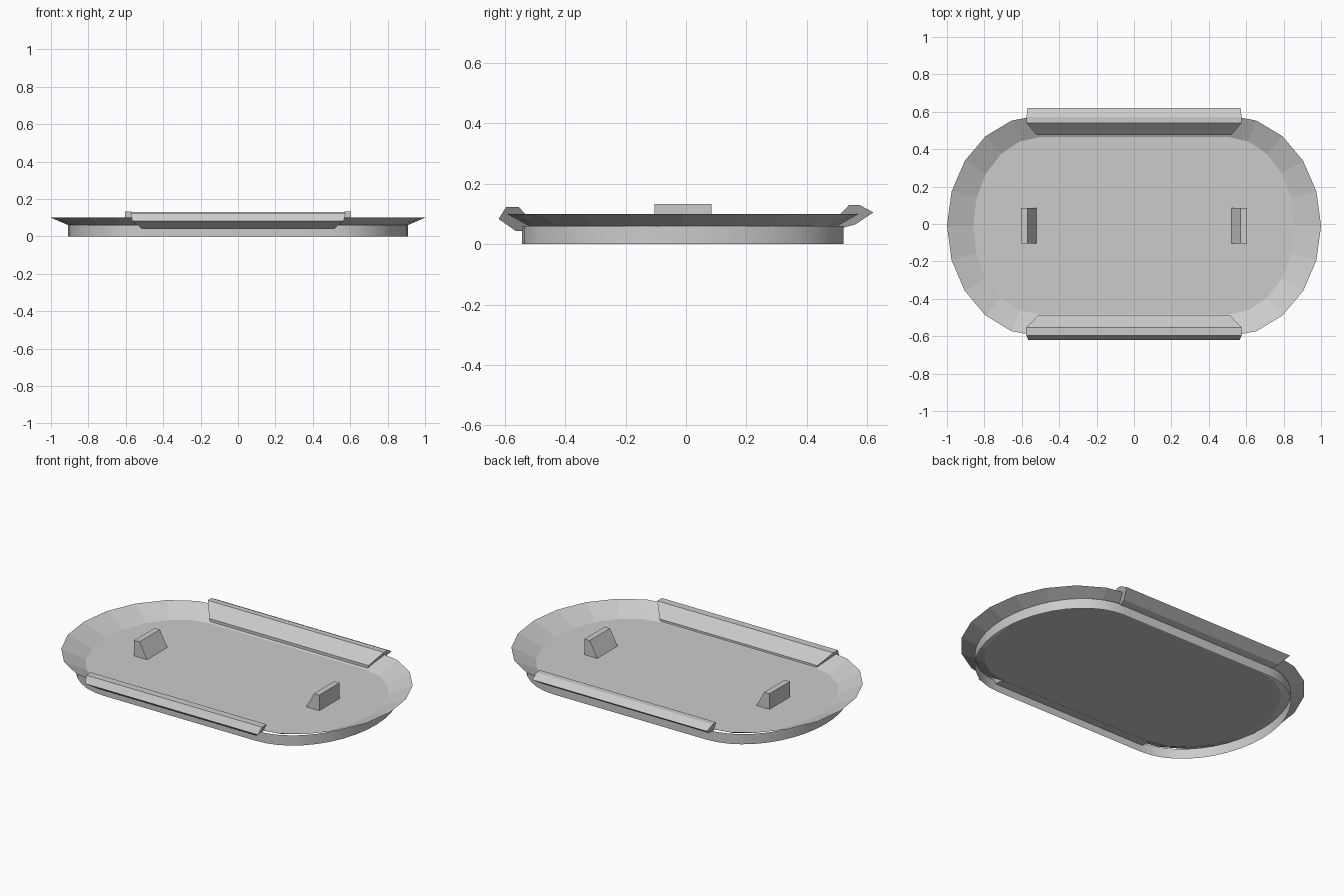
import bpy, math

if "Cube" in bpy.data.objects:
    bpy.data.objects.remove(bpy.data.objects["Cube"])

CY = -0.01  # tray sits slightly forward of the rail bounds


def make(name, verts, faces):
    me = bpy.data.meshes.new(name)
    me.from_pydata(verts, [], faces)
    me.update()
    ob = bpy.data.objects.new(name, me)
    bpy.context.collection.objects.link(ob)
    return ob


def outline(rx, ry, z, seg=10, cx=0.5):
    """Oblong ring: two half ellipses joined by straight sides."""
    pts = []
    for side in (1, -1):
        for i in range(seg + 1):
            a = -math.pi / 2 + math.pi * i / seg
            pts.append((side * (cx + rx * math.cos(a)), CY + side * ry * math.sin(a), z))
    return pts


def bridge(n, a, b):
    return [(a + i, a + (i + 1) % n, b + (i + 1) % n, b + i) for i in range(n)]


def prism(name, ring_a, ring_b):
    n = len(ring_a)
    faces = bridge(n, 0, n) + [tuple(reversed(range(n))), tuple(range(n, 2 * n))]
    ob = make(name, ring_a + ring_b, faces)
    import bmesh
    bm = bmesh.new()
    bm.from_mesh(ob.data)
    bmesh.ops.recalc_face_normals(bm, faces=bm.faces)
    bm.to_mesh(ob.data)
    bm.free()
    return ob


# tray floor with flared rim
inner = outline(0.36, 0.475, 0.04)
rim = outline(0.5, 0.592, 0.1)
n = len(inner)
make("tray", inner + rim, [tuple(range(n))] + bridge(n, n, 0))

# open skirt under the tray
low, high = outline(0.408, 0.532, 0.0, 20), outline(0.408, 0.532, 0.06, 20)
n = len(low)
skirt = make("base_skirt", low + high, bridge(n, 0, n))
for p in skirt.data.polygons:
    p.use_smooth = True

# side rails: (half length, y, z) cross-sections
back = [(0.515, 0.475, 0.042), (0.52, 0.475, 0.062), (0.575, 0.54, 0.13),
        (0.575, 0.573, 0.13), (0.57, 0.62, 0.105), (0.54, 0.56, 0.065)]
front = [(0.51, -0.49, 0.042), (0.515, -0.49, 0.055), (0.575, -0.553, 0.122),
         (0.575, -0.596, 0.122), (0.565, -0.62, 0.083), (0.515, -0.563, 0.043)]
for name, prof in (("back_rail", back), ("front_rail", front)):
    prism(name, [(-h, y, z) for h, y, z in prof], [(h, y, z) for h, y, z in prof])

# wedge clips on the floor
wedge = [(0.605, 0.04), (0.605, 0.132), (0.57, 0.132), (0.52, 0.04)]
for name, s in (("right_clip", 1), ("left_clip", -1)):
    prism(name, [(s * x, -0.105, z) for x, z in wedge],
          [(s * x, 0.085, z) for x, z in wedge])
